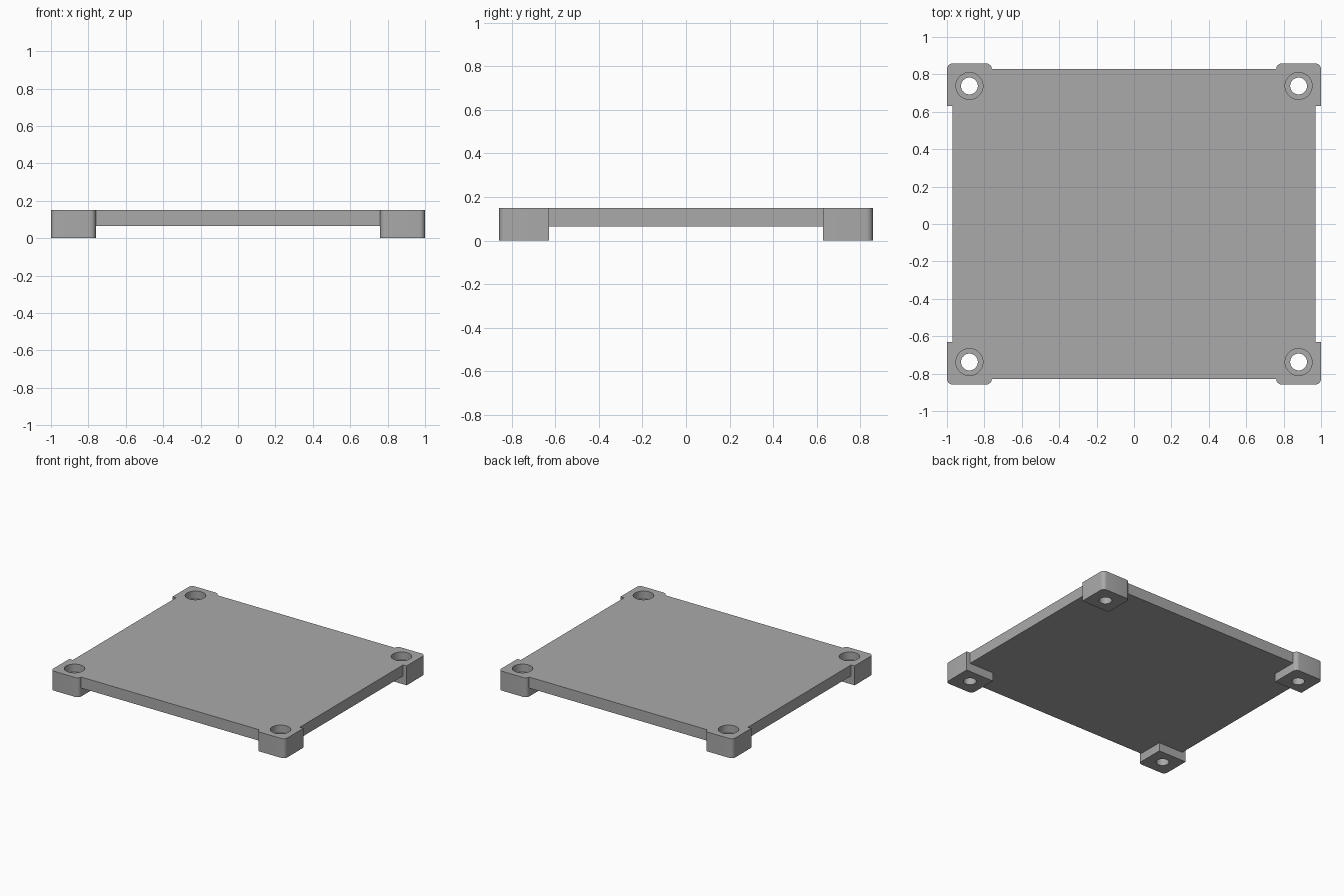
import bpy, bmesh, math

if "Cube" in bpy.data.objects:
    bpy.data.objects.remove(bpy.data.objects["Cube"])

TOP, PLATE_Z = 0.15, 0.065
HOLE_X, HOLE_Y = 0.88, 0.738

grey = bpy.data.materials.new("plain grey")
grey.diffuse_color = (0.4, 0.4, 0.4, 1)
grey.use_nodes = True
grey.node_tree.nodes["Principled BSDF"].inputs["Base Color"].default_value = grey.diffuse_color


def arc(cx, cy, r, a0, a1, n=6):
    return [(cx + r * math.cos(math.radians(a0 + (a1 - a0) * i / n)),
             cy + r * math.sin(math.radians(a0 + (a1 - a0) * i / n))) for i in range(n + 1)]


def prism(name, outline, z0, z1):
    bm = bmesh.new()
    face = bm.faces.new([bm.verts.new((x, y, z0)) for x, y in outline])
    ext = bmesh.ops.extrude_face_region(bm, geom=[face])
    up = [v for v in ext["geom"] if isinstance(v, bmesh.types.BMVert)]
    bmesh.ops.translate(bm, vec=(0, 0, z1 - z0), verts=up)
    bmesh.ops.recalc_face_normals(bm, faces=bm.faces)
    mesh = bpy.data.meshes.new(name)
    bm.to_mesh(mesh)
    bm.free()
    mesh.materials.append(grey)
    ob = bpy.data.objects.new(name, mesh)
    bpy.context.collection.objects.link(ob)
    return ob


def boolean(ob, other, op):
    bpy.context.view_layer.objects.active = ob
    mod = ob.modifiers.new(op, 'BOOLEAN')
    mod.operation, mod.solver, mod.object = op, 'EXACT', other
    bpy.ops.object.modifier_apply(modifier=mod.name)
    bpy.data.objects.remove(other)


# thin square plate
plate = prism("cover_plate", [(-0.97, -0.828), (0.97, -0.828), (0.97, 0.828), (-0.97, 0.828)],
              PLATE_Z, TOP)

# corner foot outline, rounded on its two outer corners
foot = ([(0.76, 0.63), (1, 0.63)] + arc(0.97, 0.828, 0.03, 0, 90)
        + arc(0.79, 0.828, 0.03, 90, 180))
corners = [(sx, sy) for sx in (-1, 1) for sy in (-1, 1)]
for sx, sy in corners:
    boolean(plate, prism("corner_foot", [(x * sx, y * sy) for x, y in foot], 0, TOP), 'UNION')

# stepped screw holes: through bore and wider counterbore from the top
for sx, sy in corners:
    for r, z0, z1 in ((0.045, -0.1, 0.3), (0.072, 0.09, 0.3)):
        ring = arc(HOLE_X * sx, HOLE_Y * sy, r, 0, 360, 48)[:-1]
        boolean(plate, prism("bore_cutter", ring, z0, z1), 'DIFFERENCE')

bpy.ops.object.select_all(action='DESELECT')
plate.select_set(True)
bpy.context.view_layer.objects.active = plate
bpy.ops.object.shade_smooth_by_angle(angle=math.radians(30))
